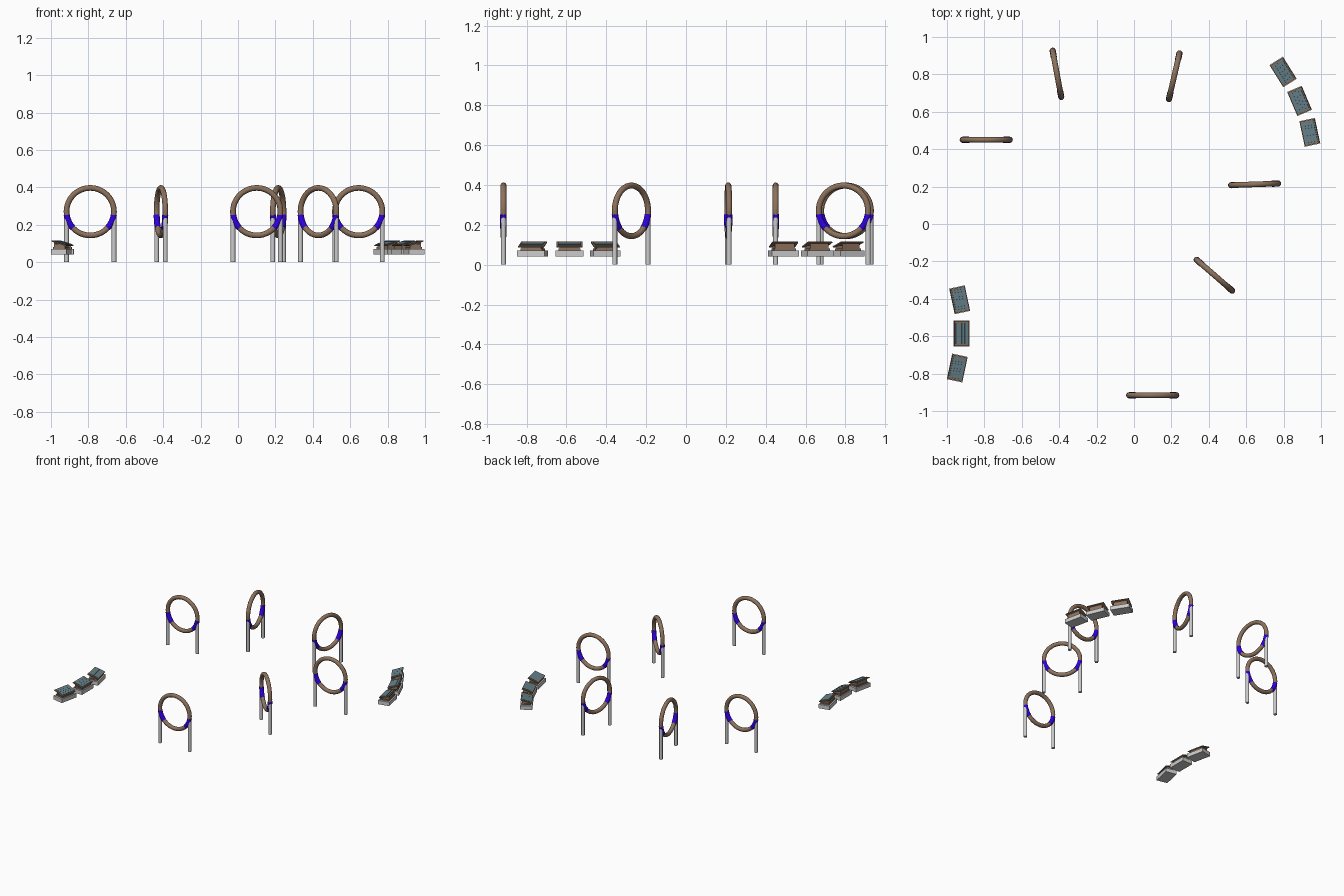
import bpy, bmesh
from math import sin, cos, pi, radians
from mathutils import Matrix, Vector

if "Cube" in bpy.data.objects:
    bpy.data.objects.remove(bpy.data.objects["Cube"])


def material(name, rgb):
    m = bpy.data.materials.new(name)
    m.diffuse_color = (*rgb, 1)
    m.use_nodes = True
    m.node_tree.nodes["Principled BSDF"].inputs["Base Color"].default_value = m.diffuse_color
    return m


WOOD = material("wood", (0.27, 0.17, 0.11))
BLUE = material("blue", (0.03, 0.0, 0.75))
TEAL = material("teal", (0.12, 0.23, 0.28))


def finish(bm, name, matrix, mat=None, smooth=False):
    bmesh.ops.recalc_face_normals(bm, faces=bm.faces)
    for f in bm.faces:
        f.smooth = smooth and len(f.verts) == 4
    me = bpy.data.meshes.new(name)
    bm.to_mesh(me)
    bm.free()
    ob = bpy.data.objects.new(name, me)
    bpy.context.collection.objects.link(ob)
    ob.matrix_world = matrix
    if mat:
        me.materials.append(mat)


def arc_tube(name, matrix, R, r, a0, a1, n, mat, sides=16):
    """Round tube bent along an upright arc; a full turn closes into a ring."""
    closed = a1 - a0 >= 360
    bm = bmesh.new()
    rings = []
    for i in range(n if closed else n + 1):
        a = radians(a0 + (a1 - a0) * i / n)
        rings.append([bm.verts.new(((R + r * cos(t)) * cos(a), r * sin(t), (R + r * cos(t)) * sin(a)))
                      for t in (2 * pi * k / sides for k in range(sides))])
    for i in range(n):
        p, q = rings[i], rings[(i + 1) % len(rings)]
        for k in range(sides):
            j = (k + 1) % sides
            bm.faces.new((p[k], p[j], q[j], q[k]))
    if not closed:
        bm.faces.new(rings[0])
        bm.faces.new(rings[-1])
    finish(bm, name, matrix, mat, True)


def box(name, matrix, size, loc, mat=None, tilt=0):
    bm = bmesh.new()
    bmesh.ops.create_cube(bm, size=1)
    bmesh.ops.scale(bm, vec=size, verts=bm.verts)
    m = matrix @ Matrix.Translation(loc) @ Matrix.Rotation(tilt, 4, 'Y')
    finish(bm, name, m, mat)


def post(name, matrix, x, r, h):
    bm = bmesh.new()
    bmesh.ops.create_cone(bm, cap_ends=True, segments=16, radius1=r, radius2=r, depth=h,
                          matrix=Matrix.Translation((x, 0, h / 2)))
    finish(bm, name, matrix, None, True)


def place(x, y, deg):
    return Matrix.Translation((x, y, 0)) @ Matrix.Rotation(radians(deg), 4, 'Z')


# Hoops: wooden ring, two posts, two blue sleeves
for x, y, deg in [(-0.79, 0.45, 0), (-0.412, 0.803, -79.5), (0.215, 0.79, 77),
                  (0.645, 0.212, 2), (0.43, -0.274, -41), (0.10, -0.916, 0)]:
    M = place(x, y, deg)
    C = M @ Matrix.Translation((0, 0, 0.27))
    arc_tube("hoop_ring", C, 0.127, 0.015, 0, 360, 48, WOOD)
    for side, a0 in ((-1, 188), (1, -43)):
        arc_tube("hoop_sleeve", C, 0.127, 0.0165, a0, a0 + 35, 6, BLUE)
        post("hoop_post", M, side * 0.127, 0.0125, 0.25)

# Viewing stands: local -x is the high outer side
TILT = radians(17)
for x, y, deg in [(-0.932, -0.405, 12), (-0.922, -0.585, 0), (-0.945, -0.77, -12),
                  (0.797, 0.813, 212), (0.885, 0.658, 203), (0.94, 0.49, 192)]:
    M = place(x, y, deg)
    box("stand_base", M, (0.085, 0.14, 0.03), (0, 0, 0.056))
    box("stand_deck", M, (0.066, 0.112, 0.010), (0, 0, 0.076), WOOD)
    box("stand_back_wall", M, (0.008, 0.10, 0.03), (-0.026, 0, 0.09), WOOD)
    box("stand_front_rail", M, (0.008, 0.10, 0.012), (0.026, 0, 0.084), WOOD)
    for sy in (-1, 1):
        box("stand_side", M, (0.05, 0.006, 0.016), (0, sy * 0.047, 0.088), WOOD)
    # sloping top: frame, panel and thin slats
    T = M @ Matrix.Translation((0, 0, 0.101)) @ Matrix.Rotation(TILT, 4, 'Y')
    box("stand_top_frame", T, (0.082, 0.132, 0.006), (0, 0, 0), WOOD)
    box("stand_top_panel", T, (0.068, 0.114, 0.004), (0, 0, 0.004), TEAL)
    for sx in (-0.017, 0, 0.017):
        box("stand_slat", T, (0.002, 0.114, 0.002), (sx, 0, 0.006), WOOD)
